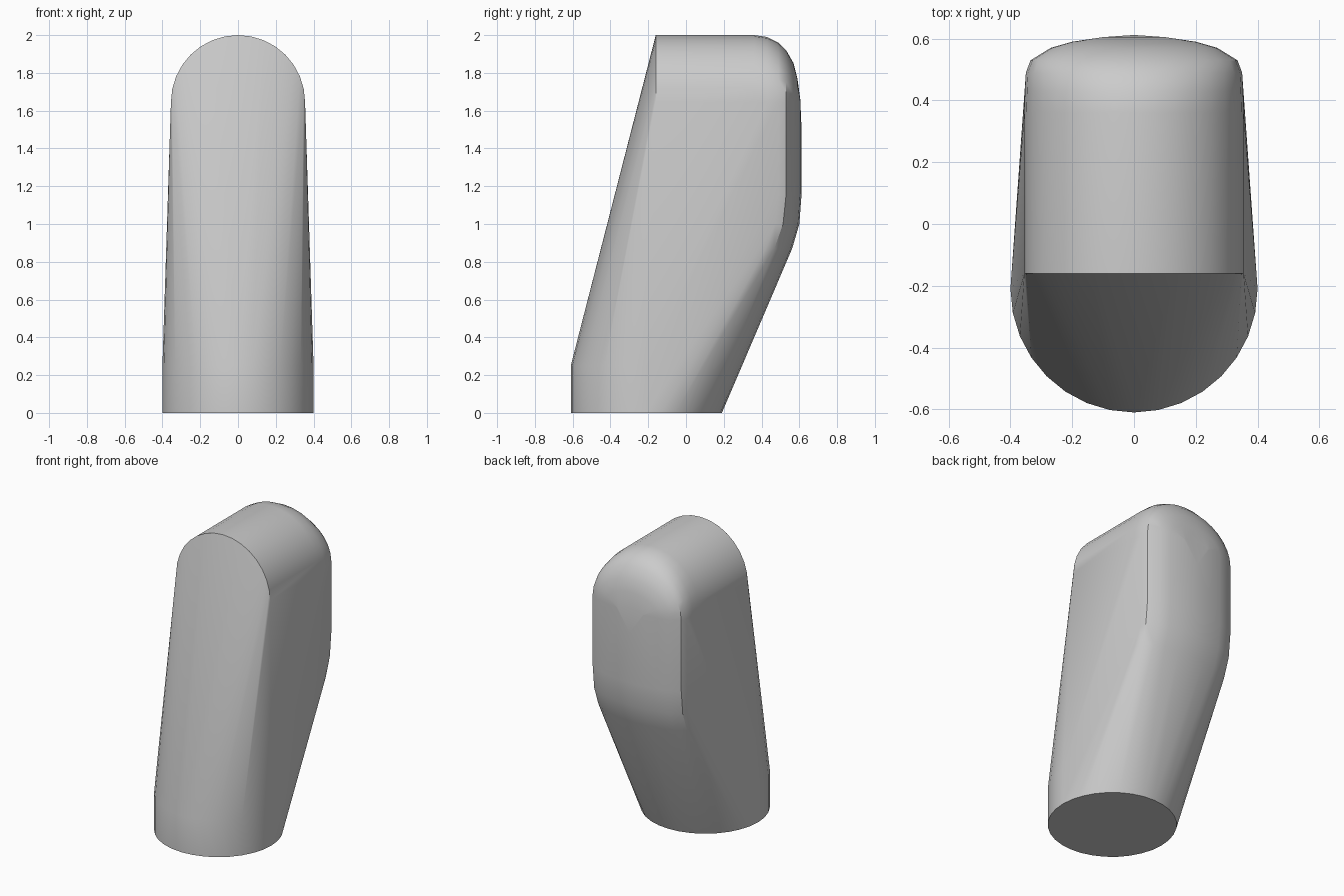
import bpy, bmesh
from math import cos, sin, pi, radians

cube = bpy.data.objects.get("Cube")
if cube:
    bpy.data.objects.remove(cube, do_unlink=True)

grey = bpy.data.materials.new("plain grey")
grey.use_nodes = True
grey.diffuse_color = (0.6, 0.6, 0.6, 1)
grey.node_tree.nodes["Principled BSDF"].inputs["Base Color"].default_value = (0.6, 0.6, 0.6, 1)

SPRING = 1.645  # height where the arch begins


def arch(y, half_width, top, steps=16):
    """Upright half-ellipse across the body."""
    return [(half_width * cos(pi * i / steps), y,
             SPRING + (top - SPRING) * sin(pi * i / steps)) for i in range(steps + 1)]


def foot_ring(z, radius=0.4, steps=32):
    """Round foot outline."""
    return [(radius * sin(2 * pi * i / steps), -0.21 - radius * cos(2 * pi * i / steps), z)
            for i in range(steps)]


# Rounded foot and the arched front edge
points = foot_ring(0) + foot_ring(0.25) + arch(-0.16, 0.355, 2.0)

# Domed upper back: depth, half width, crown height
dome = [(0.36, 0.355, 2.0), (0.43, 0.353, 1.99), (0.49, 0.35, 1.96), (0.53, 0.335, 1.92),
        (0.57, 0.27, 1.85), (0.59, 0.2, 1.77), (0.605, 0.1, 1.66)]
for y, half_width, top in dome:
    points += arch(y, half_width, top)

# Bulged back, drawn in towards its lower end: height, rear depth, bulge
for z, rear, bulge in [(1.5, 0.612, 1), (1.16, 0.612, 1), (1.0, 0.6, 1.05), (0.87, 0.562, 1.15)]:
    points.append((0, rear, z))
    for y, half_width, top in dome[2:]:
        depth = rear - (0.612 - y) * bulge
        points += [(half_width, depth, z), (-half_width, depth, z)]

# Wrap the outlines in one convex skin
bm = bmesh.new()
for p in points:
    bm.verts.new(p)
bmesh.ops.remove_doubles(bm, verts=bm.verts, dist=0.002)
bmesh.ops.convex_hull(bm, input=bm.verts)
bmesh.ops.delete(bm, geom=[v for v in bm.verts if not v.link_faces], context="VERTS")
bmesh.ops.dissolve_limit(bm, angle_limit=radians(0.5), verts=bm.verts, edges=bm.edges)
bmesh.ops.recalc_face_normals(bm, faces=bm.faces)

mesh = bpy.data.meshes.new("body")
bm.to_mesh(mesh)
bm.free()
mesh.materials.append(grey)
body = bpy.data.objects.new("body", mesh)
bpy.context.collection.objects.link(body)

bpy.ops.object.select_all(action="DESELECT")
body.select_set(True)
bpy.context.view_layer.objects.active = body
bpy.ops.object.shade_smooth_by_angle(angle=radians(30))
